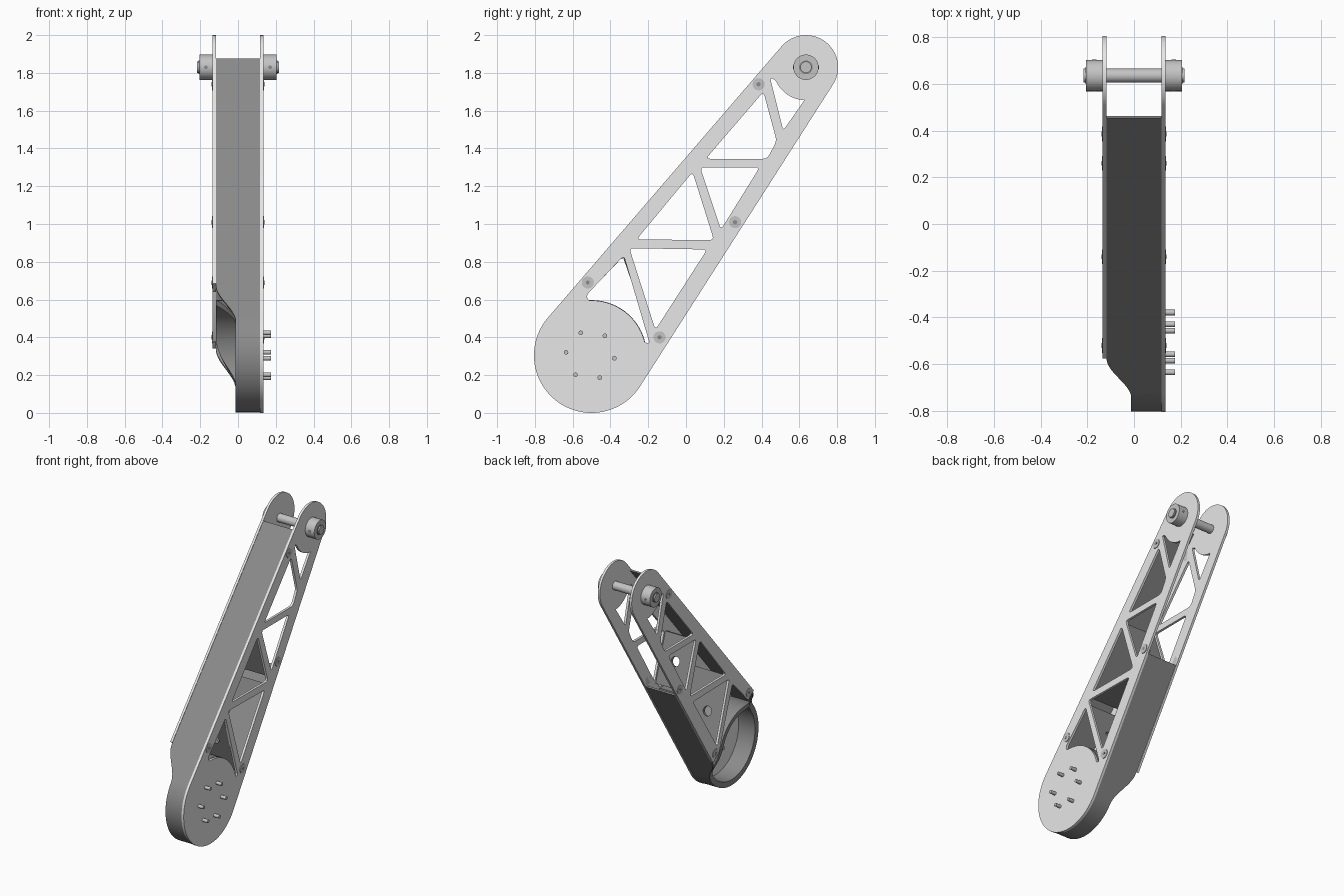
import bpy, bmesh, math
from mathutils import Matrix, Vector

cube = bpy.data.objects.get("Cube")
if cube:
    bpy.data.objects.remove(cube)


def material(name, value):
    mat = bpy.data.materials.new(name)
    mat.use_nodes = True
    colour = (value, value, value, 1)
    mat.diffuse_color = colour
    mat.node_tree.nodes["Principled BSDF"].inputs["Base Color"].default_value = colour
    return mat


LIGHT = material("light_grey", 0.8)
MEDIUM = material("medium_grey", 0.55)
DARK = material("dark_grey", 0.26)

# Arm layout: big hub and small tip circle joined by tangent lines
HUB, TIP = Vector((-0.5, 0.305)), Vector((0.635, 1.83))
R_HUB, R_TIP = 0.305, 0.17
LENGTH = (TIP - HUB).length
ALONG = (TIP - HUB) / LENGTH
ACROSS = Vector((-ALONG.y, ALONG.x))
LEAN = math.asin((R_HUB - R_TIP) / LENGTH)
TANGENT = math.pi / 2 - LEAN
X_IN, X_OUT = 0.117, 0.134
SIDE = Matrix(((0, 0, 1, 0), (1, 0, 0, 0), (0, 1, 0, 0), (0, 0, 0, 1)))


def arm(u, v):
    """Arm coordinates (along, across) to side-plane (y, z)."""
    return HUB + ALONG * u + ACROSS * v


def arc(u, r, a, b, n):
    return [(u + r * math.cos(a + (b - a) * i / n), r * math.sin(a + (b - a) * i / n))
            for i in range(n + 1)]


def half_width(u):
    return (R_HUB - u * math.sin(LEAN)) / math.cos(LEAN)


def rounded(points, size=0.025, steps=4):
    """Round every corner of a polygon."""
    pts, out = [Vector(p) for p in points], []
    for i, p in enumerate(pts):
        a, b = pts[i - 1] - p, pts[(i + 1) % len(pts)] - p
        a = p + a.normalized() * min(size, a.length * 0.4)
        b = p + b.normalized() * min(size, b.length * 0.4)
        for k in range(steps + 1):
            t = k / steps
            out.append(a * (1 - t) ** 2 + p * 2 * t * (1 - t) + b * t * t)
    return out


def add(name, mesh, mat):
    obj = bpy.data.objects.new(name, mesh)
    bpy.context.collection.objects.link(obj)
    mesh.materials.clear()
    mesh.materials.append(mat)
    bpy.ops.object.select_all(action='DESELECT')
    obj.select_set(True)
    bpy.context.view_layer.objects.active = obj
    bpy.ops.object.shade_smooth_by_angle(angle=math.radians(35))
    return obj


def plate(name, mat, loops, matrix, thick):
    """Flat plate from an outline followed by its holes."""
    curve = bpy.data.curves.new(name, 'CURVE')
    curve.dimensions, curve.fill_mode, curve.extrude = '2D', 'BOTH', thick / 2
    for loop in loops:
        s = curve.splines.new('POLY')
        s.points.add(len(loop) - 1)
        for p, co in zip(s.points, loop):
            p.co = (co[0], co[1], 0, 1)
        s.use_cyclic_u = True
    temp = bpy.data.objects.new(name + "_curve", curve)
    bpy.context.collection.objects.link(temp)
    deps = bpy.context.evaluated_depsgraph_get()
    mesh = bpy.data.meshes.new_from_object(temp.evaluated_get(deps))
    bpy.data.objects.remove(temp)
    mesh.transform(matrix)
    return add(name, mesh, mat)


def rod(name, mat, x0, x1, y, z, radius, sides=32):
    """Cylinder lying along x."""
    bm = bmesh.new()
    bmesh.ops.create_cone(bm, cap_ends=True, segments=sides, radius1=radius,
                          radius2=radius, depth=abs(x1 - x0),
                          matrix=Matrix.Translation(((x0 + x1) / 2, y, z)) @ SIDE)
    mesh = bpy.data.meshes.new(name)
    bm.to_mesh(mesh)
    bm.free()
    return add(name, mesh, mat)


def open_edge(u):
    """Height of the shell's open rim, dropping in an S towards the hub."""
    t = min(max(u / 0.25, 0), 1)
    return -0.012 - (X_IN - 0.012) * t * t * (3 - 2 * t)


def wall(name, outer, inner, closed=False):
    """Strip wall between two arm-space paths, with the S-shaped rim."""
    bm = bmesh.new()
    rings = []
    for o, i in zip(outer, inner):
        corners = [(o, X_IN), (o, open_edge(o[0])), (i, open_edge(o[0])), (i, X_IN)]
        rings.append([bm.verts.new((x, *arm(*p))) for p, x in corners])
    for a, b in zip(rings, rings[1:] + (rings[:1] if closed else [])):
        for k in range(4):
            bm.faces.new((a[k], a[(k + 1) % 4], b[(k + 1) % 4], b[k]))
    if not closed:
        bm.faces.new(rings[0])
        bm.faces.new(rings[-1])
    bmesh.ops.recalc_face_normals(bm, faces=bm.faces)
    mesh = bpy.data.meshes.new(name)
    bm.to_mesh(mesh)
    bm.free()
    return add(name, mesh, DARK)


# Truss windows shared by both side plates
windows = [rounded(w) for w in (
    [(-0.3, 0.872), (0.112, 0.865), (-0.162, 0.44)],
    [(-0.262, 0.918), (0.035, 1.275), (0.148, 0.915)],
    [(0.075, 1.3), (0.39, 1.3), (0.185, 0.97)],
    [(0.105, 1.345), (0.41, 1.7), (0.48, 1.44), (0.43, 1.345)])]
tip_arc = [TIP + Vector(p) for p in arc(0, 0.175, math.radians(-97), math.radians(-157), 10)]
windows.append(rounded(tip_arc + [(0.445, 1.775), (0.515, 1.495), (0.63, 1.66)], 0.02))
hub_window = arc(0, 0.29, math.radians(-40), math.radians(40), 20) + [(0.24, 0.212), (0.525, 0.178), (0.235, -0.208)]
hub_window = rounded([arm(*p) for p in hub_window], 0.02)

# Side plates: full one with the hub disc, short one notched at the hub
tip_end = arc(LENGTH, R_TIP, -TANGENT, TANGENT, 36)
hub_end = arc(0, R_HUB, TANGENT, 2 * math.pi - TANGENT, 64)
mid = (X_IN + X_OUT) / 2
plate("hub_side_plate", LIGHT, [[arm(*p) for p in tip_end + hub_end], hub_window] + windows,
      Matrix.Translation((mid, 0, 0)) @ SIDE, X_OUT - X_IN)
w = half_width(0.26)
notch = [(0.26, w), (0.26, 0.21), (0.5, 0.18), (0.51, 0.168), (0.26, -0.2), (0.26, -w)]
plate("short_side_plate", LIGHT, [[arm(*p) for p in tip_end + notch]] + windows,
      Matrix.Translation((-mid, 0, 0)) @ SIDE, X_OUT - X_IN)


# Shell: front wall, round hub end and half-length back wall in one strip
def shell_path(inset):
    def edge(u, s):
        return (u, s * (half_width(u) - inset))
    slope = [R_HUB * math.sin(LEAN) + 0.02 * i for i in range(1, 14)]
    return ([edge(1.83, 1)] + [edge(u, 1) for u in reversed(slope)]
            + arc(0, R_HUB - inset, TANGENT, 2 * math.pi - TANGENT, 64)
            + [edge(u, -1) for u in slope] + [edge(1.0, -1)])


wall("outer_shell", shell_path(0.003), shell_path(0.014))

# Round cup around the hub, rising into a bulkhead
full = 2 * math.pi * 71 / 72
wall("hub_cup", arc(0, 0.292, 0, full, 71), arc(0, 0.262, 0, full, 71), closed=True)

# Inner ribs behind the lower struts, two with a cable hole
for name, a, b, hole in (("lower_rib", (-0.328, 0.85), (-0.176, 0.4), True),
                         ("level_rib", (-0.28, 0.892), (0.13, 0.892), False),
                         ("upper_rib", (0.055, 1.285), (0.165, 0.95), True)):
    a, b = Vector((0, *a)), Vector((0, *b))
    x_dir, y_dir = (b - a).normalized(), Vector((1, 0, 0))
    frame = Matrix((x_dir, y_dir, x_dir.cross(y_dir))).transposed().to_4x4()
    h = (b - a).length / 2
    loops = [[(-h, -X_IN), (h, -X_IN), (h, X_IN), (-h, X_IN)]]
    if hole:
        loops.append(arc(0, 0.033, 0, 2 * math.pi * 23 / 24, 23))
    plate(name, DARK, loops, Matrix.Translation((a + b) / 2) @ frame, 0.022)

# Pivot shaft with a collar, retaining ring and set screw at each end
rod("pivot_shaft", MEDIUM, -0.217, 0.217, *TIP, 0.03)
for s, side in ((1, "left"), (-1, "right")):
    rod(side + "_collar", MEDIUM, s * X_OUT, s * 0.205, *TIP, 0.067, sides=48)
    rod(side + "_retaining_ring", DARK, s * 0.205, s * 0.208, *TIP, 0.036)
    screw = rod(side + "_set_screw", DARK, -0.0685, 0.0685, 0, 0, 0.01, sides=16)
    screw.rotation_euler.z = math.pi / 2
    screw.location = (s * 0.17, *TIP)
    # Flat screw heads with a dark socket
    for u, v in ((0.297, 0.246), (0.291, -0.232), (1.019, -0.189), (1.679, 0.147)):
        y, z = arm(u, v)
        rod(side + "_screw_head", MEDIUM, s * X_IN, s * 0.138, y, z, 0.032)
        rod(side + "_screw_socket", DARK, s * 0.138, s * 0.139, y, z, 0.012, sides=6)

# Ring of hub pins
for k in range(6):
    a = math.radians(-7 + 60 * k)
    rod("hub_pin", MEDIUM, 0.11, 0.175, HUB.x - 0.007 + 0.129 * math.cos(a),
        HUB.y + 0.129 * math.sin(a), 0.012, sides=16)
